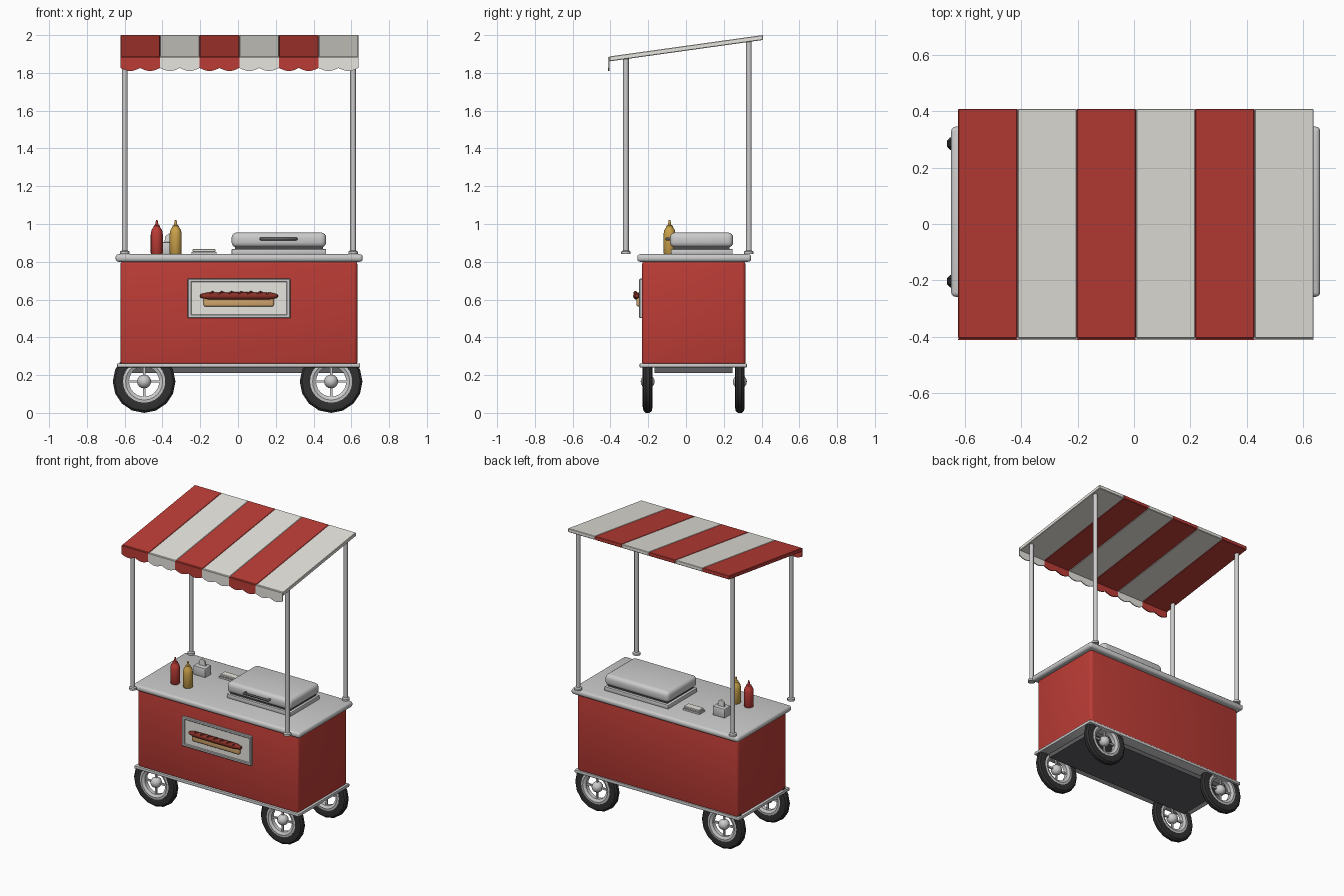
import bpy, bmesh, math
from mathutils import Matrix, Vector

if "Cube" in bpy.data.objects:
    bpy.data.objects.remove(bpy.data.objects["Cube"])


def material(name, rgb):
    m = bpy.data.materials.new(name)
    m.diffuse_color = (*rgb, 1)
    m.use_nodes = True
    m.node_tree.nodes["Principled BSDF"].inputs["Base Color"].default_value = m.diffuse_color
    return m


RED = material("red_paint", (0.5, 0.045, 0.036))
WHITE = material("off_white", (0.8, 0.78, 0.73))
BLACK = material("rubber", (0.03, 0.03, 0.03))
DARK = material("dark_metal", (0.12, 0.12, 0.13))
YELLOW = material("mustard", (0.6, 0.36, 0.07))
BUN = material("bread", (0.65, 0.38, 0.15))
MEAT = material("sausage", (0.25, 0.03, 0.02))


def finish(bm, name, mat=None, smooth=True):
    bmesh.ops.recalc_face_normals(bm, faces=bm.faces)
    me = bpy.data.meshes.new(name)
    bm.to_mesh(me)
    bm.free()
    ob = bpy.data.objects.new(name, me)
    bpy.context.collection.objects.link(ob)
    if mat:
        me.materials.append(mat)
    if smooth:
        bpy.ops.object.select_all(action='DESELECT')
        ob.select_set(True)
        bpy.context.view_layer.objects.active = ob
        bpy.ops.object.shade_smooth_by_angle(angle=math.radians(35))
    return ob


def box(name, x, y, z, mat=None, bevel=0.0, seg=3):
    """Box from (min, max) ranges, optionally with rounded edges."""
    bm = bmesh.new()
    bmesh.ops.create_cube(bm, size=1)
    for v in bm.verts:
        v.co = Vector([(r[0] + r[1]) / 2 + c * (r[1] - r[0]) for r, c in zip((x, y, z), v.co)])
    if bevel:
        bmesh.ops.bevel(bm, geom=bm.edges[:], offset=bevel, segments=seg, profile=0.5, affect='EDGES')
    return finish(bm, name, mat)


def lathe(name, profile, loc, n=16, axis='Z', mat=None, closed=False):
    """Turn (radius, height) points around an axis."""
    bm = bmesh.new()
    vs = [bm.verts.new((r, 0, h)) for r, h in profile]
    pairs = list(zip(vs, vs[1:])) + ([(vs[-1], vs[0])] if closed else [])
    es = [bm.edges.new(p) for p in pairs]
    bmesh.ops.spin(bm, geom=vs + es, axis=(0, 0, 1), cent=(0, 0, 0), angle=2 * math.pi, steps=n)
    bmesh.ops.remove_doubles(bm, verts=bm.verts, dist=1e-5)
    rot = {'Z': Matrix(), 'Y': Matrix.Rotation(math.pi / 2, 4, 'X'),
           'X': Matrix.Rotation(math.pi / 2, 4, 'Y')}[axis]
    bmesh.ops.transform(bm, matrix=Matrix.Translation(loc) @ rot, verts=bm.verts)
    return finish(bm, name, mat)


def prism(name, pts, depth, mat=None, bevel=0.0):
    """Polygon of 3D points extruded along a vector."""
    bm = bmesh.new()
    f = bm.faces.new([bm.verts.new(p) for p in pts])
    ext = bmesh.ops.extrude_face_region(bm, geom=[f])
    bmesh.ops.translate(bm, vec=depth, verts=[g for g in ext['geom'] if isinstance(g, bmesh.types.BMVert)])
    if bevel:
        bmesh.ops.bevel(bm, geom=bm.edges[:], offset=bevel, segments=1, affect='EDGES')
    return finish(bm, name, mat, smooth=False)


def tube(name, pts, radius, mat=None):
    cu = bpy.data.curves.new(name, 'CURVE')
    cu.dimensions = '3D'
    cu.bevel_depth = radius
    cu.bevel_resolution = 2
    cu.use_fill_caps = True
    sp = cu.splines.new('POLY')
    sp.points.add(len(pts) - 1)
    for p, c in zip(sp.points, pts):
        p.co = (*c, 1)
    ob = bpy.data.objects.new(name, cu)
    bpy.context.collection.objects.link(ob)
    if mat:
        cu.materials.append(mat)
    return ob


# Cart body, counter and chassis
box("cart_body", (-0.623, 0.632), (-0.233, 0.315), (0.25, 0.805), RED, 0.02)
box("counter", (-0.648, 0.66), (-0.258, 0.345), (0.80, 0.84), None, 0.016)
box("base_trim", (-0.64, 0.647), (-0.246, 0.323), (0.24, 0.262), None, 0.006, 2)
box("chassis", (-0.57, 0.58), (-0.167, 0.247), (0.212, 0.242), DARK)

# Wheels
tyre = [(0.108, -0.02), (0.135, -0.026), (0.155, -0.022), (0.166, -0.01),
        (0.166, 0.01), (0.155, 0.022), (0.135, 0.026), (0.108, 0.02)]
rim = [(0.112, -0.022), (0.112, 0.022), (0.098, 0.024), (0.08, 0.014), (0.08, -0.014), (0.098, -0.024)]
hub = [(0.037 * math.cos(a), 0.037 * math.sin(a))
       for a in [math.pi * (i / 8 - 0.5) for i in range(9)]]
for xs, x in (("left", -0.497), ("right", 0.493)):
    for ys, y in (("front", -0.203), ("back", 0.285)):
        tag, c = f"{ys}_{xs}", (x, y, 0.166)
        lathe(f"tyre_{tag}", tyre, c, 16, 'Y', BLACK, True)
        lathe(f"rim_{tag}", rim, c, 24, 'Y', None, True)
        lathe(f"hub_{tag}", hub, c, 16, 'Y')
        for k, (dx, dz) in enumerate(((0.09, 0.006), (0.006, 0.09))):
            box(f"spoke_{tag}_{k}", (x - dx, x + dx), (y - 0.006, y + 0.006), (c[2] - dz, c[2] + dz))

# Awning: sloped striped slabs with a scalloped valance
SLOPE, YF, YB, TH = 0.1395, -0.405, 0.408, 0.026


def roof_z(y):
    return 1.887 + (y - YF) * SLOPE


W = 1.26 / 6
for i in range(6):
    x0, mat = -0.623 + i * W, (RED, WHITE)[i % 2]
    prism(f"awning_stripe_{i}", [(x0, YF, roof_z(YF)), (x0, YB, roof_z(YB)),
          (x0, YB, roof_z(YB) - TH), (x0, YF, roof_z(YF) - TH)], (W, 0, 0), mat, 0.003)
    edge = [(x0 + W * t / 16, -0.412, 1.826 - 0.016 * abs(math.sin(math.pi * t / 8))) for t in range(17)]
    prism(f"valance_{i}", [(x0 + W, -0.412, 1.884), (x0, -0.412, 1.884)] + edge, (0, 0.007, 0), mat)

# Posts with collars
for x in (-0.599, 0.609):
    for y in (-0.318, 0.333):
        h = roof_z(y) - 0.02 - 0.84
        lathe("awning_post", [(0, 0), (0.025, 0), (0.025, 0.014), (0.015, 0.02), (0.015, h), (0, h)],
              (x, y, 0.84), 12)

# Front sign: frame, panel and a raised hot dog
box("sign_panel", (-0.255, 0.265), (-0.24, -0.23), (0.512, 0.698), WHITE)
for z in (0.502, 0.692):
    box("sign_frame_rail", (-0.267, 0.277), (-0.248, -0.23), (z, z + 0.019), None, 0.004, 1)
for x in (-0.267, 0.256):
    box("sign_frame_stile", (x, x + 0.021), (-0.248, -0.23), (0.502, 0.711), None, 0.004, 1)
box("bun", (-0.182, 0.19), (-0.262, -0.235), (0.563, 0.615), BUN, 0.01)
L = 0.208
lathe("sausage", [(0, -L), (0.01, -L + 0.006), (0.019, -L + 0.045), (0.02, 0),
                  (0.019, L - 0.045), (0.01, L - 0.006), (0, L)], (0.005, -0.26, 0.619), 12, 'X', MEAT)
tube("sauce_squiggle", [(-0.15 + 0.31 * t / 40, -0.268 - 0.006 * math.cos(t * 0.95),
     0.633 + 0.007 * math.sin(t * 0.95)) for t in range(41)], 0.005, MEAT)

# Sauce bottles
bottle = [(0, 0), (0.028, 0), (0.032, 0.006), (0.032, 0.105), (0.028, 0.128), (0.018, 0.143),
          (0.017, 0.15), (0.009, 0.155), (0.004, 0.182), (0, 0.182)]
for name, x, mat in (("ketchup_bottle", -0.43, RED), ("mustard_bottle", -0.33, YELLOW)):
    lathe(name, bottle, (x, -0.087, 0.84), 16, 'Z', mat)

# Napkin holder and tray
box("napkin_box", (-0.41, -0.315), (0.085, 0.155), (0.84, 0.905), None, 0.006, 2)
prism("napkin", [(-0.39, 0.118, 0.9), (-0.335, 0.118, 0.9), (-0.345, 0.118, 0.94),
                 (-0.365, 0.118, 0.95), (-0.385, 0.118, 0.935)], (0, 0.01, 0), WHITE)
box("tray", (-0.245, -0.115), (0.14, 0.2), (0.84, 0.852))
box("tray_paper", (-0.24, -0.12), (0.144, 0.196), (0.852, 0.867), WHITE, 0.003, 1)

# Grill with lid and handle
box("grill_base", (-0.034, 0.467), (-0.08, 0.247), (0.838, 0.868), None, 0.006, 2)
box("grill_seam", (-0.015, 0.45), (-0.065, 0.23), (0.866, 0.882), DARK)
box("grill_lid", (-0.034, 0.467), (-0.085, 0.25), (0.876, 0.955), None, 0.028, 4)
tube("grill_handle", [(0.122, -0.08, 0.921), (0.122, -0.104, 0.921),
                      (0.308, -0.104, 0.921), (0.308, -0.08, 0.921)], 0.008, DARK)
